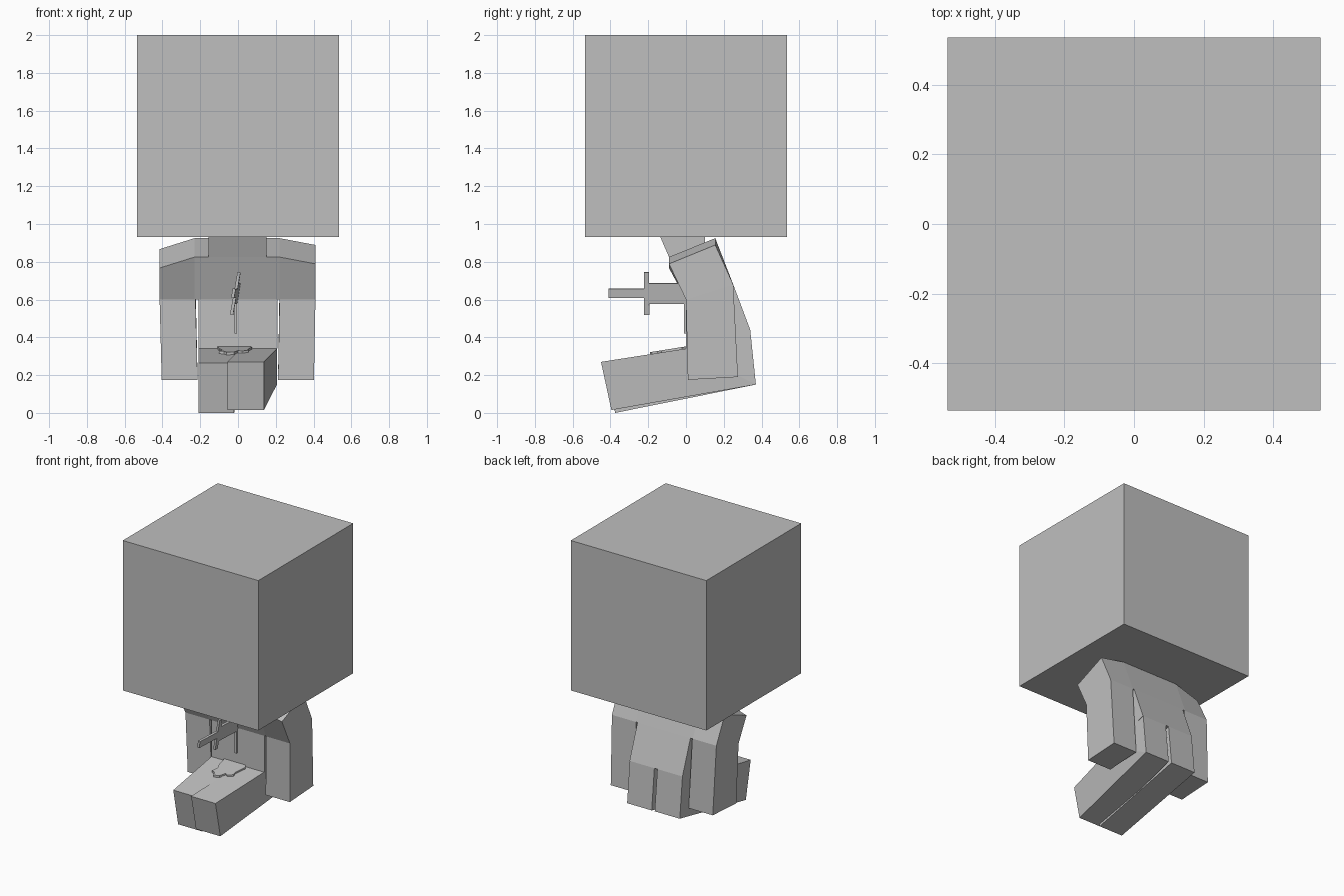
import bpy, bmesh
from math import radians
from mathutils import Matrix, Vector

cube = bpy.data.objects.get("Cube")
if cube:
    bpy.data.objects.remove(cube, do_unlink=True)

grey = bpy.data.materials.new("plain_grey")
colour = (0.52, 0.52, 0.52, 1)
grey.diffuse_color = colour
grey.use_nodes = True
grey.node_tree.nodes["Principled BSDF"].inputs["Base Color"].default_value = colour


def loft(name, rings):
    """Join matching rings of points into a closed, flat-faced solid."""
    bm = bmesh.new()
    loops = [[bm.verts.new(p) for p in ring] for ring in rings]
    for a, b in zip(loops, loops[1:]):
        for i in range(len(a)):
            j = (i + 1) % len(a)
            bm.faces.new((a[i], a[j], b[j], b[i]))
    bm.faces.new(loops[0])
    bm.faces.new(loops[-1][::-1])
    bmesh.ops.recalc_face_normals(bm, faces=bm.faces)
    mesh = bpy.data.meshes.new(name)
    bm.to_mesh(mesh)
    bm.free()
    mesh.materials.append(grey)
    obj = bpy.data.objects.new(name, mesh)
    bpy.context.collection.objects.link(obj)
    return obj


def ring(x, profile):
    """Place a side profile of (y, z) points at x, or at one x per point."""
    xs = x if isinstance(x, tuple) else (x,) * len(profile)
    return [(px, y, z) for px, (y, z) in zip(xs, profile)]


def slab(name, x0, x1, profile):
    return loft(name, [ring(x0, profile), ring(x1, profile)])


# Points on the side profile shared by several body parts
chest_top, back_top = (-0.09, 0.825), (0.155, 0.925)
chest_fold, back_fold = (0, 0.6), (0.25, 0.68)
hip_front, hip_back, seat = (0, 0.34), (0.34, 0.44), (0.37, 0.15)

# Head and neck
slab("head", -0.535, 0.535, [(-0.535, 0.93), (0.535, 0.93), (0.535, 2), (-0.535, 2)])
slab("neck", -0.155, 0.15, [chest_top, (-0.14, 0.94), (0.1, 0.94), (0.1, 0.9)])


# Upper body with sloping shoulders
def shoulder(x, drop):
    return ring(x, [(-0.09, 0.825 - drop), chest_fold, back_fold, (0.155, 0.925 - drop)])


loft("shoulders", [shoulder(-0.415, 0.058), shoulder(-0.23, 0),
                   shoulder(0.22, 0), shoulder(0.41, 0.036)])
slab("waist", -0.21, 0.208, [chest_fold, hip_front, hip_back, back_fold])

# Arms, hanging from the shoulder fold
arm = [chest_fold, back_fold, (0.275, 0.19), (0.01, 0.175)]
loft("left_arm", [ring((0.22, 0.22, 0.212, 0.212), arm), ring((0.41, 0.41, 0.402, 0.402), arm)])
loft("right_arm", [ring((-0.225, -0.225, -0.214, -0.214), arm),
                   ring((-0.415, -0.415, -0.404, -0.404), arm)])

# Hips and thighs: the left leg turns inward, the right one lies straight
hip = [hip_front, hip_back, seat]
slab("left_hip", 0.012, 0.206, hip)
slab("right_hip", -0.21, -0.012, hip)
left_leg = [hip_front, seat, (-0.395, 0.015), (-0.45, 0.27)]
right_leg = [hip_front, seat, (-0.375, 0), (-0.43, 0.265)]
loft("left_leg", [ring((0.012, 0.012, -0.055, -0.055), left_leg),
                  ring((0.206, 0.206, 0.137, 0.137), left_leg)])
loft("right_leg", [ring(-0.21, right_leg), ring((-0.012, -0.012, -0.02, -0.02), right_leg)])

# Sword stuck in the chest, made from half an outline mirrored across its axis
half = [(-0.41, 0.025), (-0.222, 0.025), (-0.222, 0.114), (-0.195, 0.114),
        (-0.195, 0.055), (0.04, 0.055)]
outline = half + [(y, -z) for y, z in reversed(half)]
sword = slab("sword", -0.008, 0.008, outline)
sword.matrix_world = (Matrix.Translation((-0.003, 0, 0.633))
                      @ Matrix.Rotation(radians(-3), 4, "Z")
                      @ Matrix.Rotation(radians(10), 4, "Y"))

# Drip below the wound
slab("chest_drip", -0.019, -0.005, [(-0.01, 0.42), (0, 0.42), (0, 0.6), (-0.01, 0.6)])

# Puddle lying on the sloping lap
blob = [(-0.11, 0.01), (0.05, 0.01), (0.075, -0.02), (0.05, -0.1), (0.055, -0.13),
        (0.02, -0.15), (0, -0.14), (-0.02, -0.18), (-0.06, -0.19), (-0.075, -0.16),
        (-0.1, -0.15), (-0.085, -0.11), (-0.1, -0.07)]
loft("lap_puddle", [[(x, y, 0.34 + 0.16 * y + h) for x, y in blob] for h in (-0.004, 0.012)])
